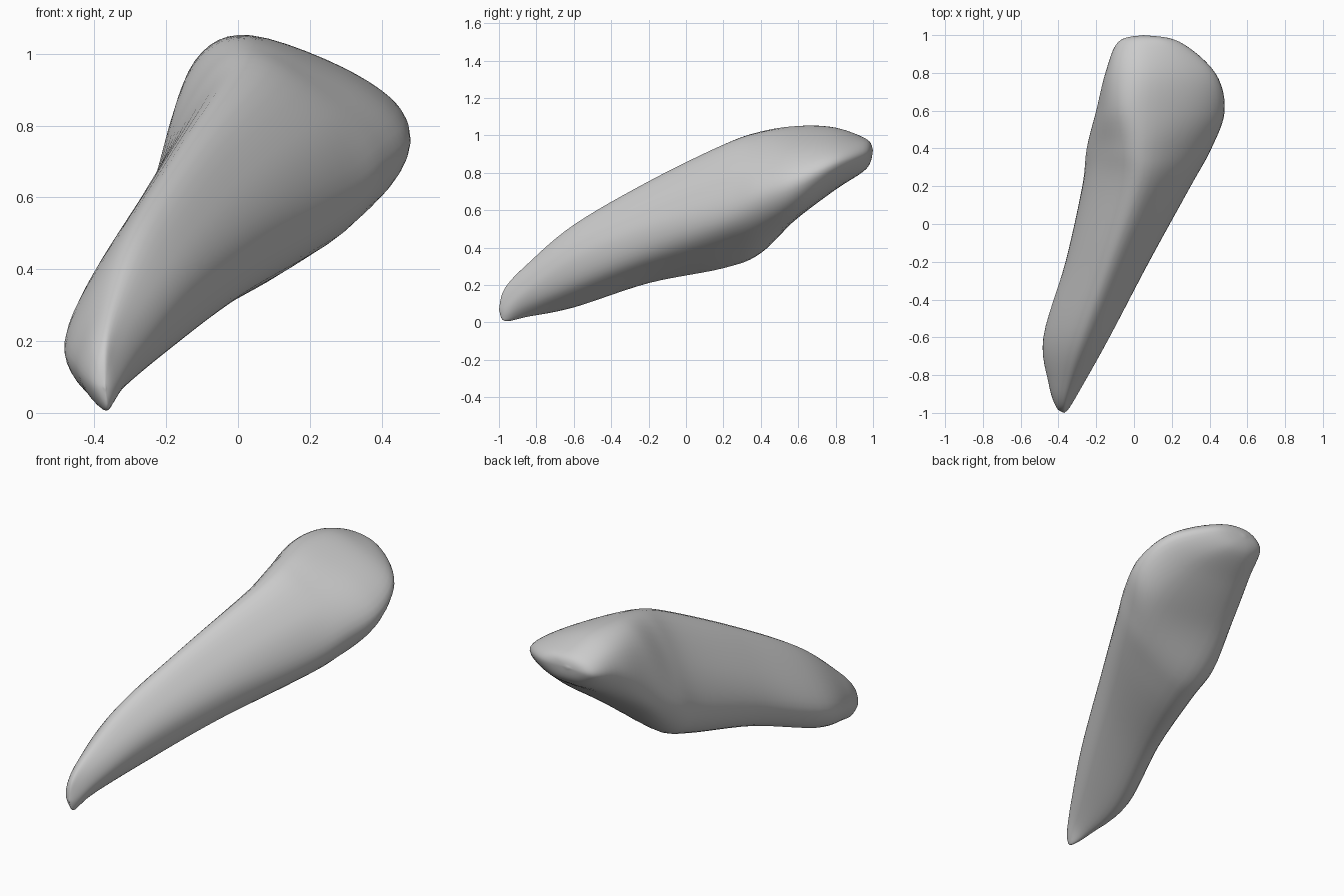
import bpy
import bmesh
from mathutils import Vector

SMOOTH_STEPS = 6

cube = bpy.data.objects.get("Cube")
if cube:
    bpy.data.objects.remove(cube, do_unlink=True)


def spline_point(before, start, end, after, t):
    """Catmull-Rom point between start and end."""
    tangent_in = (end - before) / 2
    tangent_out = (after - start) / 2
    return (start * (2 * t**3 - 3 * t**2 + 1) + tangent_in * (t**3 - 2 * t**2 + t)
            + end * (3 * t**2 - 2 * t**3) + tangent_out * (t**3 - t**2))


def closed_spline(points, steps):
    count = len(points)
    return [spline_point(points[i - 1], points[i], points[(i + 1) % count],
                         points[(i + 2) % count], s / steps)
            for i in range(count) for s in range(steps)]


def open_spline(points, steps):
    padded = [points[0]] + points + [points[-1]]
    result = [spline_point(*padded[i:i + 4], s / steps)
              for i in range(len(points) - 1) for s in range(steps)]
    return result + [points[-1]]


# Cross-sections along the body: y, then x/z of
# keel, left side, upper left, crest, shoulder, right lip, underside
sections = [
    (-.97, (-.37, .01), (-.41, .08), (-.4, .15), (-.37, .18), (-.35, .14), (-.34, .08), (-.35, .03)),
    (-.85, (-.39, .03), (-.45, .12), (-.42, .23), (-.35, .31), (-.29, .26), (-.27, .17), (-.31, .08)),
    (-.6, (-.38, .08), (-.48, .19), (-.41, .37), (-.28, .52), (-.17, .45), (-.13, .33), (-.19, .18)),
    (-.2, (-.25, .21), (-.36, .33), (-.31, .53), (-.14, .75), (.01, .66), (.08, .5), (.01, .33)),
    (.2, (-.12, .29), (-.27, .43), (-.21, .7), (0, .95), (.22, .81), (.3, .6), (.2, .44)),
    (.4, (-.1, .37), (-.25, .52), (-.16, .83), (.02, 1.02), (.29, .88), (.41, .68), (.27, .49)),
    (.6, (-.1, .57), (-.2, .7), (-.13, .96), (.03, 1.05), (.34, .92), (.48, .75), (.32, .59)),
    (.8, (-.05, .72), (-.15, .84), (-.1, .99), (.05, 1.04), (.31, .95), (.43, .84), (.27, .73)),
    (.965, (.01, .83), (-.08, .89), (-.05, .95), (.04, .98), (.17, .96), (.24, .9), (.15, .83)),
]
front_tip = Vector((-.37, -1, .07))
back_tip = Vector((.05, 1, .92))

# Smooth each section, then smooth along the length between the two tips
rings = [closed_spline([Vector((x, y, z)) for x, z in outline], SMOOTH_STEPS)
         for y, *outline in sections]
strands = [open_spline([front_tip, *strand, back_tip], SMOOTH_STEPS)
           for strand in zip(*rings)]

# Skin the strands into one closed body
bm = bmesh.new()
grid = [[bm.verts.new(point) for point in strand] for strand in strands]
for i, strand in enumerate(grid):
    neighbour = grid[(i + 1) % len(grid)]
    for j in range(len(strand) - 1):
        bm.faces.new((strand[j], neighbour[j], neighbour[j + 1], strand[j + 1]))
bmesh.ops.remove_doubles(bm, verts=bm.verts, dist=0.0005)
bmesh.ops.recalc_face_normals(bm, faces=bm.faces)
mesh = bpy.data.meshes.new("tapered_body")
bm.to_mesh(mesh)
bm.free()
mesh.shade_smooth()

# Plain grey surface
grey = bpy.data.materials.new("light_grey")
grey.use_nodes = True
colour = (.6, .6, .6, 1)
grey.diffuse_color = colour
grey.node_tree.nodes["Principled BSDF"].inputs["Base Color"].default_value = colour
mesh.materials.append(grey)

body = bpy.data.objects.new("tapered_body", mesh)
bpy.context.collection.objects.link(body)
